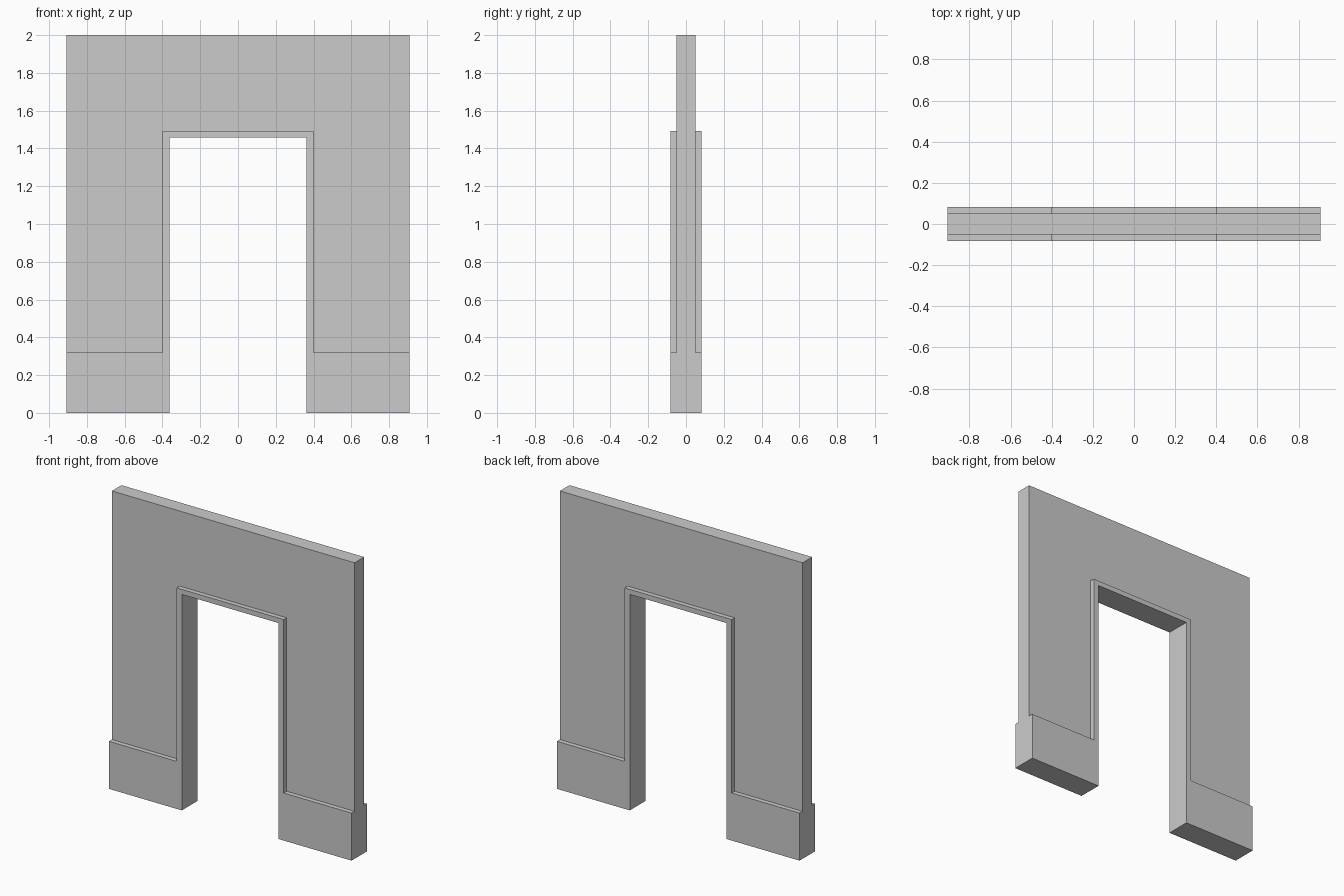
import bpy
import bmesh

if "Cube" in bpy.data.objects:
    bpy.data.objects.remove(bpy.data.objects["Cube"])

W, H = 0.907, 2.0          # half width, height
WALL, TRIM = 0.051, 0.083  # half depths of wall and of trim
SKIRT = 0.321              # skirting height

# Half profiles (x, z) running from the left edge; mirrored to the right
step_half = [(-W, SKIRT), (-0.4, SKIRT), (-0.4, 1.493)]   # trim meets wall
inner_half = [(-W, 0), (-0.362, 0), (-0.362, 1.459)]      # bottom and opening


def mirrored(half):
    return half + [(-x, z) for x, z in reversed(half)]


step, inner = mirrored(step_half), mirrored(inner_half)
bm = bmesh.new()


def face(points):
    bm.faces.new([bm.verts.new(p) for p in points])


def strip(path, y0, y1):
    """Faces spanning depth y0..y1 along an open path."""
    for (xa, za), (xb, zb) in zip(path, path[1:]):
        face([(xa, y0, za), (xb, y0, zb), (xb, y1, zb), (xa, y1, za)])


# Wall panel and casing/skirting faces, front and back, plus the ledges
for s in (-1, 1):
    face([(x, s * WALL, z) for x, z in step + [(W, H), (-W, H)]])
    for i in range(5):
        ring = [step[i], step[i + 1], inner[i + 1], inner[i]]
        face([(x, s * TRIM, z) for x, z in ring])
    strip(step, s * WALL, s * TRIM)

# Wall top and sides, opening lining and undersides
strip([(-W, SKIRT), (-W, H), (W, H), (W, SKIRT)], -WALL, WALL)
strip(inner, -TRIM, TRIM)

# Skirting ends
for x in (-W, W):
    face([(x, -TRIM, 0), (x, TRIM, 0), (x, TRIM, SKIRT), (x, WALL, SKIRT),
          (x, -WALL, SKIRT), (x, -TRIM, SKIRT)])

bmesh.ops.remove_doubles(bm, verts=bm.verts, dist=1e-5)
bmesh.ops.recalc_face_normals(bm, faces=bm.faces)
mesh = bpy.data.meshes.new("doorway_wall")
bm.to_mesh(mesh)
bm.free()
bpy.context.collection.objects.link(bpy.data.objects.new("doorway_wall", mesh))
